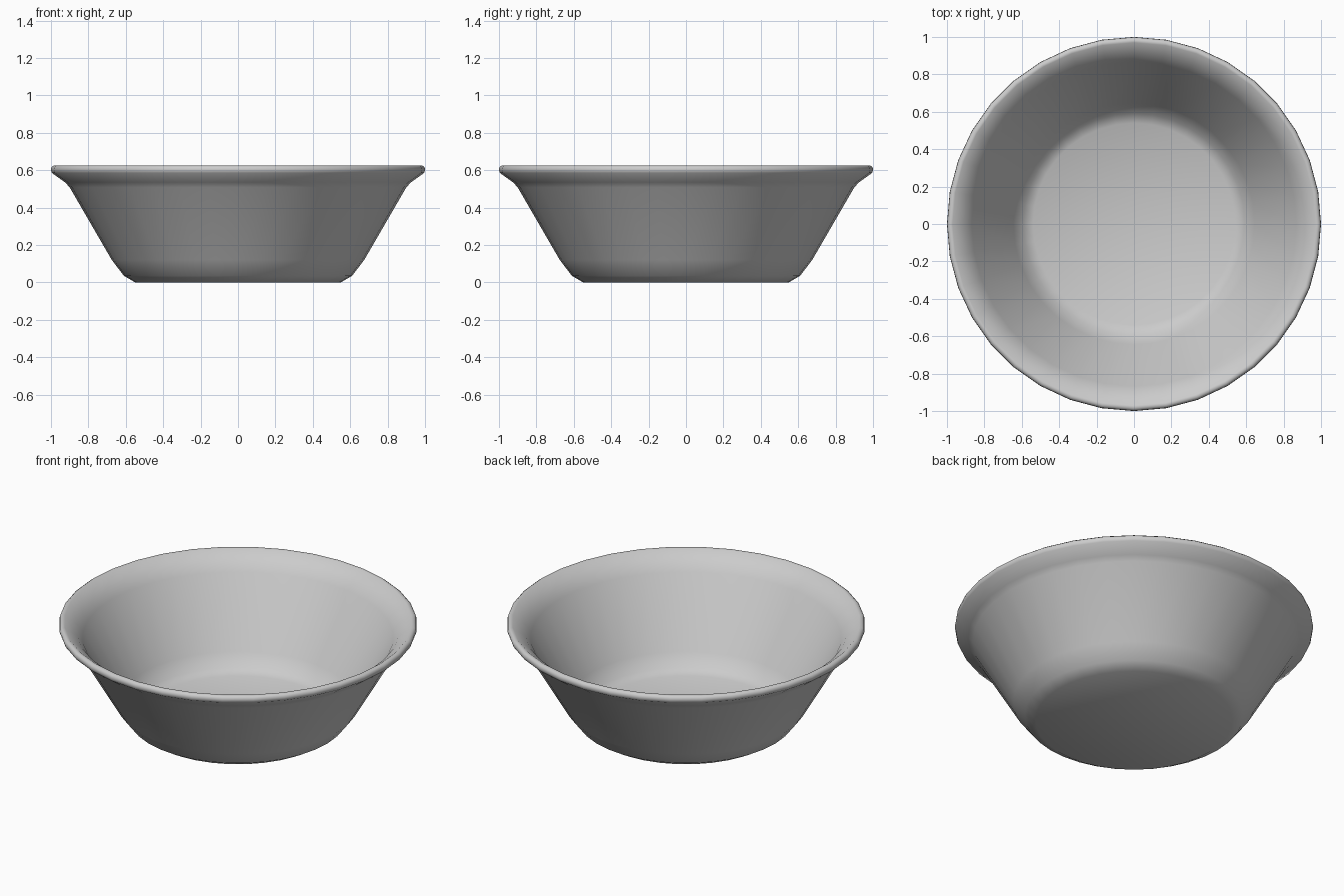
import bpy, bmesh, math

if "Cube" in bpy.data.objects:
    bpy.data.objects.remove(bpy.data.objects["Cube"])

SEGMENTS = 36

# Closed cross-section (radius, height): underside, outer wall, lip, inner wall, floor
profile = [
    (0.0, 0.0), (0.55, 0.0), (0.61, 0.035), (0.675, 0.12),
    (0.90, 0.508), (0.925, 0.535), (0.995, 0.585), (1.0, 0.60),
    (0.998, 0.615), (0.985, 0.625), (0.97, 0.623), (0.90, 0.567),
    (0.868, 0.525), (0.645, 0.138), (0.592, 0.063), (0.54, 0.037), (0.0, 0.037),
]

# Revolve the section around the z axis
bm = bmesh.new()
verts = [bm.verts.new((r, 0, z)) for r, z in profile]
edges = [bm.edges.new(pair) for pair in zip(verts, verts[1:])]
bmesh.ops.spin(bm, geom=verts + edges, axis=(0, 0, 1), cent=(0, 0, 0),
               angle=math.tau, steps=SEGMENTS, use_merge=False)
bmesh.ops.remove_doubles(bm, verts=bm.verts, dist=0.0005)
bmesh.ops.recalc_face_normals(bm, faces=bm.faces)
mesh = bpy.data.meshes.new("bowl")
bm.to_mesh(mesh)
bm.free()

bowl = bpy.data.objects.new("bowl", mesh)
bpy.context.collection.objects.link(bowl)
bpy.context.view_layer.objects.active = bowl
bowl.select_set(True)
bpy.ops.object.shade_smooth_by_angle(angle=math.radians(60))
